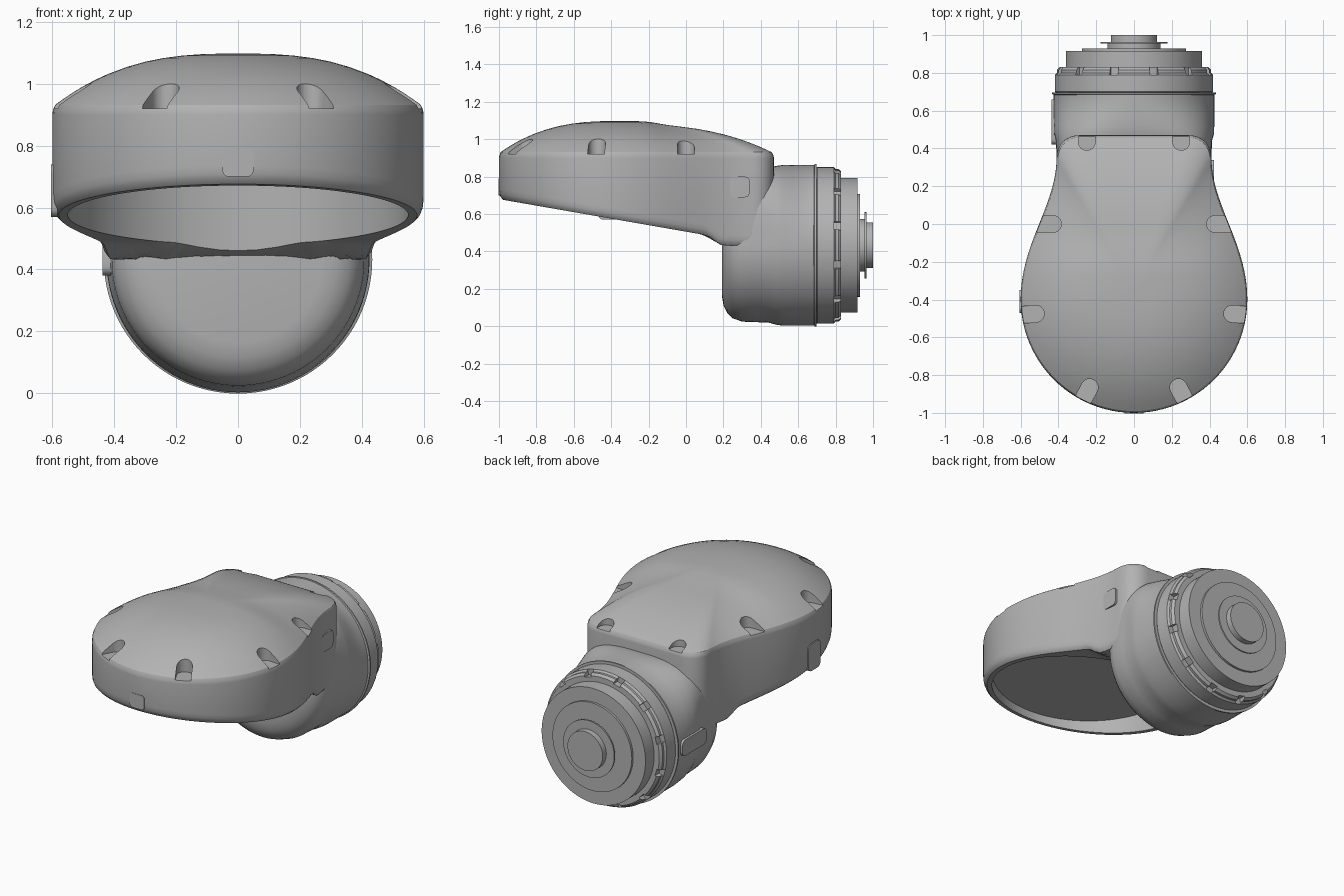
import bpy, bmesh, math
from mathutils import Vector, Matrix
from mathutils.geometry import interpolate_bezier

if "Cube" in bpy.data.objects:
    bpy.data.objects.remove(bpy.data.objects["Cube"])

GREY = (0.45, 0.45, 0.45, 1)
grey = bpy.data.materials.new("plain grey")
grey.use_nodes = True
grey.diffuse_color = GREY
grey.node_tree.nodes["Principled BSDF"].inputs["Base Color"].default_value = GREY

AXIS_Z = 0.433      # height of the round base's axis


def finish(name, bm, angle=30):
    bmesh.ops.recalc_face_normals(bm, faces=bm.faces)
    mesh = bpy.data.meshes.new(name)
    bm.to_mesh(mesh)
    bm.free()
    ob = bpy.data.objects.new(name, mesh)
    bpy.context.collection.objects.link(ob)
    mesh.materials.append(grey)
    smooth(ob, angle)
    return ob


def smooth(ob, angle=30):
    bpy.ops.object.select_all(action='DESELECT')
    ob.select_set(True)
    bpy.context.view_layer.objects.active = ob
    bpy.ops.object.shade_smooth_by_angle(angle=math.radians(angle))


def loft(name, rings, angle=30):
    """Skin a list of closed rings and cap both ends."""
    bm = bmesh.new()
    loops = [[bm.verts.new(p) for p in ring] for ring in rings]
    n = len(loops[0])
    for a, b in zip(loops, loops[1:]):
        for i in range(n):
            j = (i + 1) % n
            bm.faces.new((a[i], a[j], b[j], b[i]))
    bm.faces.new(loops[0])
    bm.faces.new(loops[-1])
    return finish(name, bm, angle)


def lathe(name, profile, steps=96):
    """Revolve (radius, y) pairs about the base axis."""
    turn = [math.tau * i / steps for i in range(steps)]
    return loft(name, [[(r * math.cos(a), y, AXIS_Z + r * math.sin(a)) for a in turn]
                       for r, y in profile])


def cut(ob, cutter):
    mod = ob.modifiers.new("cut", 'BOOLEAN')
    mod.operation = 'DIFFERENCE'
    mod.solver = 'EXACT'
    mod.object = cutter
    cutter.hide_render = True
    bpy.ops.object.select_all(action='DESELECT')
    bpy.context.view_layer.objects.active = ob
    ob.select_set(True)
    bpy.ops.object.modifier_apply(modifier=mod.name)
    bpy.data.objects.remove(cutter)
    smooth(ob)


def plate(name, centre, size, normal, radius):
    """Thin panel with rounded corners around the given axis index."""
    bm = bmesh.new()
    bmesh.ops.create_cube(bm, size=1)
    bmesh.ops.scale(bm, vec=size, verts=bm.verts)
    edges = [e for e in bm.edges
             if abs((e.verts[0].co - e.verts[1].co).normalized()[normal]) > 0.9]
    bmesh.ops.bevel(bm, geom=edges, offset=radius, segments=5, affect='EDGES', profile=0.5)
    bmesh.ops.translate(bm, vec=centre, verts=bm.verts)
    return finish(name, bm)


# Head outline: round front, waisted sides, rounded rear corners
def bez(pts, n):
    return [v.to_2d() for v in interpolate_bezier(*[Vector((x, y, 0)) for x, y in pts], n)][1:]


half = [Vector((0.6 * math.sin(a), -0.4 - 0.6 * math.cos(a)))
        for a in [math.pi / 2 * i / 24 for i in range(25)]]
half += bez([(0.6, -0.4), (0.6, -0.1), (0.41, 0.1), (0.41, 0.35)], 22)
half += bez([(0.41, 0.35), (0.41, 0.42), (0.36, 0.47), (0.29, 0.47)], 9)
half += [Vector((x, 0.47)) for x in (0.2, 0.1, 0)]
outline = half + [Vector((-p.x, p.y)) for p in half[-2:0:-1]]


def underside(y):
    plane = 0.68 - 0.174 * (min(y, 0.1) + 1)
    t = min(max((y - 0.1) / 0.1, 0), 1)
    return plane + (AXIS_Z - plane) * t * t * (3 - 2 * t)


def shrunk(s, centre=Vector((0, -0.35))):
    return [centre + (p - centre) * s for p in outline]


def dome(p, s):
    t = min(max((p.y + 0.25) / 0.2, 0), 1)
    dip = 0.018 * t * t * (3 - 2 * t) * (1 - s ** 3)
    return 0.925 + 0.173 * (1 - s ** 2.7) - dip


# Head shell: recess ceiling, recess wall, sloping underside, side wall, dome
mouth_centre = Vector((0, -0.4))
mouth = [mouth_centre + (p - mouth_centre).normalized() * 0.55 for p in outline]
rings = [[(p.x, p.y, 0.72) for p in mouth]]
for k in (0, 0.25, 0.5, 0.75):
    mix = [m.lerp(q, k) for m, q in zip(mouth, shrunk(0.965))]
    rings.append([(p.x, p.y, underside(p.y)) for p in mix])
for s, lift in ((0.965, 0.0), (0.985, 0.012), (0.996, 0.03), (1, 0.055)):
    rings.append([(p.x, p.y, underside(p.y) + lift) for p in shrunk(s)])
rings.append([(p.x, p.y, 0.9) for p in outline])
rings.append([(p.x, p.y, 0.915) for p in shrunk(0.997)])
for s in (0.985, 0.95, 0.9, 0.84, 0.77, 0.7, 0.6, 0.5, 0.4, 0.3, 0.2, 0.1, 0.02):
    rings.append([(p.x, p.y, dome(p, s)) for p in shrunk(s)])
head = loft("head_shell", rings, 35)

# Screw pockets around the dome edge: x, y of inner end and outward heading
bm = bmesh.new()
for x, y, heading in ((0.25, 0.435, 90), (0.43, 0, 0), (0.52, -0.475, -5), (0.235, -0.865, -62)):
    for side in (1, -1):
        ang = math.radians(heading)
        arc = [math.pi / 2 + math.pi * i / 12 for i in range(13)]
        pts = [(0.045 * math.cos(a), 0.045 * math.sin(a)) for a in arc]
        pts += [(0.25, -0.045), (0.25, 0.045)]
        spin = Matrix.Rotation(ang, 2)
        flat = [spin @ Vector(p) + Vector((x, y)) for p in pts]
        face = bm.faces.new([bm.verts.new((side * p.x, p.y, 0.92)) for p in flat])
        top = bmesh.ops.extrude_face_region(bm, geom=[face])["geom"]
        bmesh.ops.translate(bm, vec=(0, 0, 0.3),
                            verts=[v for v in top if isinstance(v, bmesh.types.BMVert)])
cut(head, finish("pocket_cutter", bm))

# Neck: squarish under the head, blending into the round base
neck = []
for y, low, power in ((0.192, 0.27, 2), (0.2, 0.32, 2), (0.22, 0.36, 2), (0.25, 0.39, 2.3),
                      (0.3, 0.408, 3), (0.38, 0.411, 4), (0.44, 0.413, 3.6), (0.48, 0.424, 3.1),
                      (0.52, 0.43, 2.7), (0.58, 0.43, 2.3), (0.64, 0.43, 2), (0.688, 0.43, 2)):
    ring = []
    for i in range(96):
        c, s = math.cos(math.tau * i / 96), math.sin(math.tau * i / 96)
        e = 2 / power if s > 0 else 1
        wide = min(low, 0.425)
        ring.append((math.copysign(abs(c) ** e, c) * wide, y,
                     AXIS_Z + math.copysign(abs(s) ** e, s) * low))
    neck.append(ring)
loft("neck_body", neck, 40)

# Round base: seam flange, collar, stepped end cap and button
lathe("seam_flange", [(0.42, 0.68), (0.434, 0.688), (0.434, 0.697), (0.41, 0.697)])
collar = lathe("collar", [(0.41, 0.69), (0.419, 0.702), (0.419, 0.79), (0.408, 0.8),
                          (0.408, 0.815), (0.395, 0.83), (0.34, 0.83)])
lathe("end_cap", [(0.36, 0.8), (0.36, 0.916), (0.275, 0.916), (0.275, 0.93), (0.14, 0.93)])
lathe("button", [(0.14, 0.92), (0.14, 0.955), (0.177, 0.955), (0.177, 0.964),
                 (0.122, 0.964), (0.122, 1.0), (0.1, 1.0)])

# Twelve grip notches in the collar
bm = bmesh.new()
for i in range(12):
    spin = Matrix.Rotation(math.radians(15 + 30 * i), 4, 'Y')
    place = Matrix.Translation((0, 0.83, AXIS_Z)) @ spin @ Matrix.Translation((0, 0, 0.415))
    bmesh.ops.create_cube(bm, size=1, matrix=place @ Matrix.Diagonal((0.045, 0.08, 0.06, 1)))
cut(collar, finish("notch_cutter", bm))

# Small side panels and catches
plate("left_neck_panel", (0.413, 0.285, 0.745), (0.02, 0.11, 0.11), 0, 0.025)
plate("right_head_catch", (-0.594, -0.41, 0.655), (0.022, 0.12, 0.17), 0, 0.03)
plate("right_base_catch", (-0.42, 0.54, 0.43), (0.036, 0.24, 0.1), 0, 0.03)
plate("front_panel", (0, -0.992, 0.745), (0.1, 0.02, 0.09), 1, 0.02)
